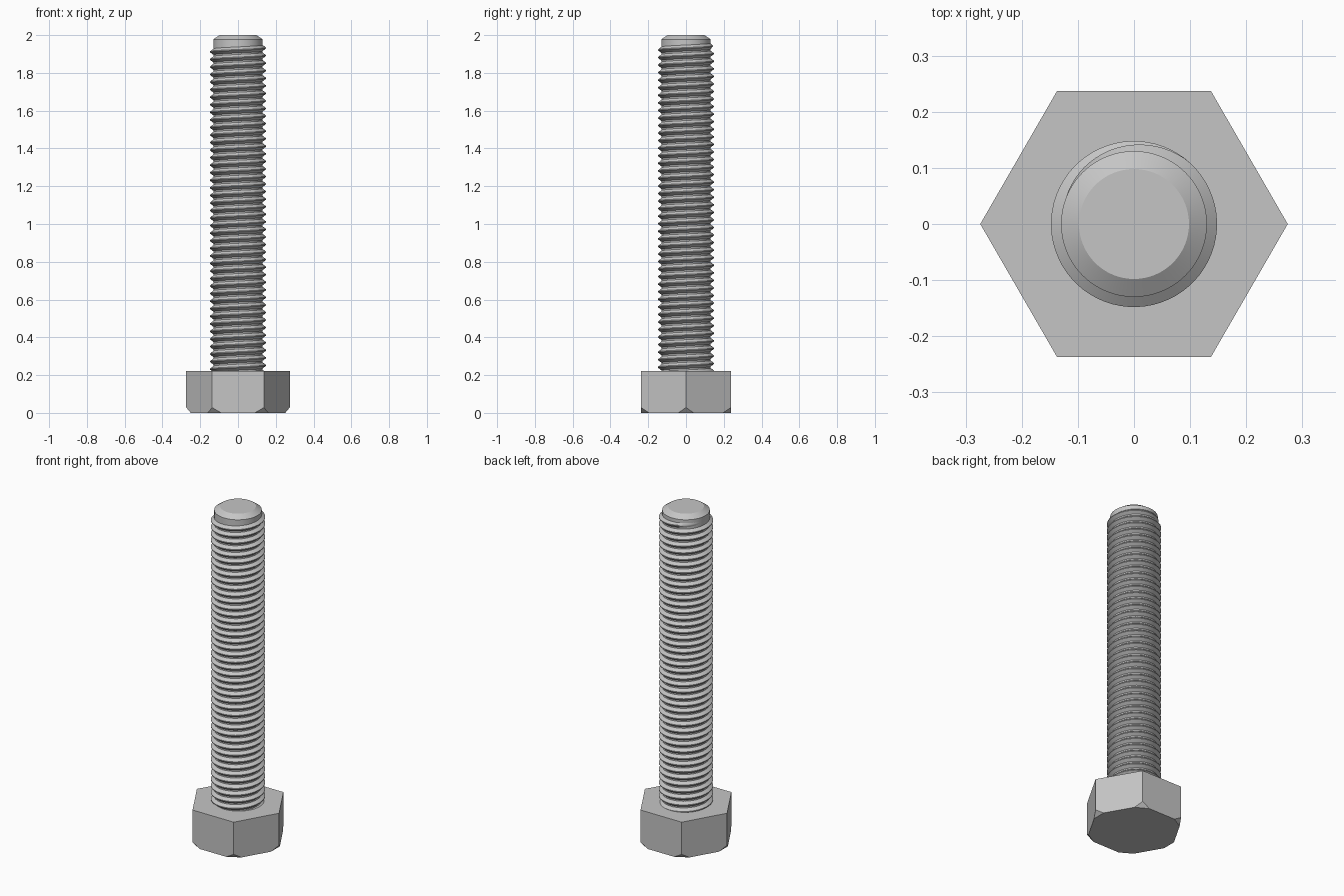
import bpy, bmesh
from math import cos, sin, pi, radians
from mathutils import Vector

if "Cube" in bpy.data.objects:
    bpy.data.objects.remove(bpy.data.objects["Cube"])

steel = bpy.data.materials.new("grey_steel")
steel.use_nodes = True
GREY = (0.56, 0.56, 0.56, 1)
steel.diffuse_color = GREY
steel.node_tree.nodes["Principled BSDF"].inputs["Base Color"].default_value = GREY


def finish(name, bm, smooth=True):
    bmesh.ops.recalc_face_normals(bm, faces=bm.faces)
    mesh = bpy.data.meshes.new(name)
    bm.to_mesh(mesh)
    bm.free()
    mesh.materials.append(steel)
    obj = bpy.data.objects.new(name, mesh)
    bpy.context.collection.objects.link(obj)
    if smooth:
        bpy.ops.object.select_all(action='DESELECT')
        obj.select_set(True)
        bpy.context.view_layer.objects.active = obj
        bpy.ops.object.shade_smooth_by_angle(angle=radians(30))
    return obj


def ring(bm, radius, z, sides):
    return [bm.verts.new((radius * cos(2 * pi * i / sides),
                          radius * sin(2 * pi * i / sides), z)) for i in range(sides)]


def bridge(bm, a, b):
    n = len(a)
    for i in range(n):
        j = (i + 1) % n
        bm.faces.new((a[i], a[j], b[j], b[i]))


def lathe(bm, profile, sides):
    rings = [ring(bm, r, z, sides) for r, z in profile]
    for a, b in zip(rings, rings[1:]):
        bridge(bm, a, b)
    bm.faces.new(rings[0])
    bm.faces.new(rings[-1])


HEAD_R, HEAD_TOP = 0.274, 0.222
CORE_R, CREST_R = 0.13, 0.148
PITCH, SEG = 0.04, 64

# Hexagonal head with its lower corners planed off
bm = bmesh.new()
lathe(bm, [(HEAD_R, 0), (HEAD_R, HEAD_TOP)], 6)
for i in range(6):
    out = Vector((cos(i * pi / 3), sin(i * pi / 3), 0))
    cut = bmesh.ops.bisect_plane(bm, geom=bm.verts[:] + bm.edges[:] + bm.faces[:],
                                 plane_co=out * 0.25,
                                 plane_no=out - Vector((0, 0, 0.85)), clear_outer=True)
    edges = [e for e in cut["geom_cut"] if isinstance(e, bmesh.types.BMEdge)]
    bmesh.ops.holes_fill(bm, edges=edges)
finish("hex_head", bm, smooth=False)

# Plain core with a chamfered tip
bm = bmesh.new()
lathe(bm, [(CORE_R, 0.15), (CORE_R, 1.978), (0.098, 2.0)], SEG)
finish("shank_core", bm)

# Right-handed helical thread, fading into the core at the tip
bm = bmesh.new()
end_angle, end_z = radians(165), 1.95
steps = int((end_z - 0.19) / PITCH * SEG)
fade = SEG * 115 / 360
previous = None
for k in range(steps + 1):
    angle = end_angle - 2 * pi * k / SEG
    z = end_z - PITCH * k / SEG
    grow = min(1, k / fade)
    crest = CORE_R - 0.001 + (CREST_R - CORE_R + 0.001) * grow
    root = CORE_R - 0.003
    section = [bm.verts.new((r * cos(angle), r * sin(angle), z + h * PITCH))
               for r, h in ((root, -0.46), (crest, -0.06), (crest, 0.06), (root, 0.46))]
    if previous:
        bridge(bm, previous, section)
    else:
        bm.faces.new(section)
    previous = section
bm.faces.new(previous)
finish("thread", bm)
